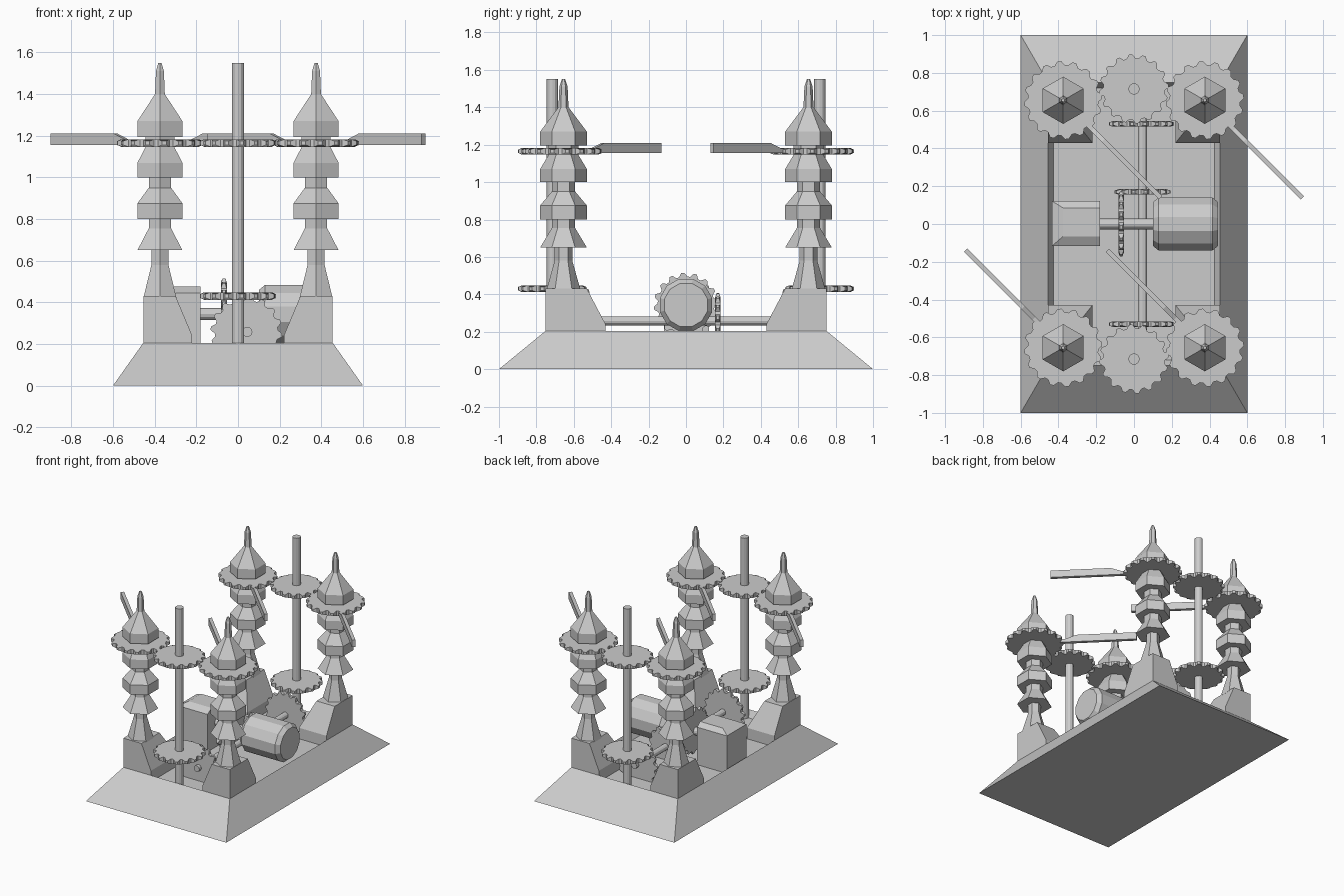
import bpy, bmesh
from math import sin, cos, pi
from mathutils import Vector

if "Cube" in bpy.data.objects:
    bpy.data.objects.remove(bpy.data.objects["Cube"])


def loft(name, rings):
    """Skin a list of equal-length point rings and cap both ends."""
    bm = bmesh.new()
    rows = [[bm.verts.new(p) for p in r] for r in rings]
    n = len(rows[0])
    for a, b in zip(rows, rows[1:]):
        for i in range(n):
            j = (i + 1) % n
            bm.faces.new((a[i], a[j], b[j], b[i]))
    bm.faces.new(rows[0][::-1])
    bm.faces.new(rows[-1])
    bmesh.ops.recalc_face_normals(bm, faces=bm.faces)
    me = bpy.data.meshes.new(name)
    bm.to_mesh(me)
    bm.free()
    ob = bpy.data.objects.new(name, me)
    bpy.context.collection.objects.link(ob)
    return ob


def rect(x0, x1, y0, y1, z):
    return [(x0, y0, z), (x1, y0, z), (x1, y1, z), (x0, y1, z)]


def place(p, at, axis):
    """Turn a point made around z so it runs around the given axis."""
    x, y, z = p
    q = {'z': (x, y, z), 'x': (z, x, y), 'y': (y, z, x)}[axis]
    return Vector(q) + Vector(at)


def turned(name, profile, sides, at=(0, 0, 0), axis='z', start=0.0):
    """Solid of revolution from (radius, height) pairs."""
    return loft(name, [[place((r * cos(start + 2 * pi * i / sides),
                               r * sin(start + 2 * pi * i / sides), h), at, axis)
                        for i in range(sides)] for r, h in profile])


def gear(name, r, at, axis='z', teeth=16, t=0.036):
    """Thin toothed disc whose teeth thin out toward the tips."""
    rings = []
    for s in (-1, 1):
        ring = []
        for i in range(teeth * 4):
            a = 2 * pi * (i + 0.5) / (teeth * 4)
            tip = i % 4 < 2
            rad = r if tip else r - 0.02
            ring.append(place((rad * cos(a), rad * sin(a),
                               s * t * (0.25 if tip else 0.5)), at, axis))
        rings.append(ring)
    return loft(name, rings)


# Base with a shallow tray
loft('base', [rect(-.6, .6, -1, 1, 0), rect(-.455, .455, -.75, .75, .205),
              rect(-.425, .425, -.72, .72, .155)])

# Column outline: flare, three collars, pointed cap and spike
COLUMN = [(.092, .42), (.047, .58), (.047, .65), (.125, .65), (.062, .755),
          (.062, .80), (.125, .80), (.125, .875), (.062, .95), (.062, 1.0),
          (.125, 1.0), (.125, 1.07), (.08, 1.145), (.08, 1.195), (.125, 1.195),
          (.125, 1.27), (.027, 1.40), (.022, 1.51), (.009, 1.55)]
ARM = [(.15, 1.155), (.73, 1.155), (.73, 1.21), (.30, 1.21), (.22, 1.18), (.15, 1.175)]

for sy, end in ((-1, 'front'), (1, 'back')):
    for sx, side in ((-1, 'left'), (1, 'right')):
        tag = f'{end}_{side}'
        cx, cy = sx * .375, sy * .655
        # Corner pedestal, sloped on the inner sides
        loft('pedestal_' + tag, [
            rect(sx * .455, sx * xi, sy * .75, sy * yi, z)
            for xi, yi, z in ((.22, .43, .155), (.22, .43, .24), (.30, .53, .43))])
        turned('column_' + tag, COLUMN, 6, (cx, cy, 0), start=pi / 2)
        gear('column_gear_' + tag, .207, (cx, cy, 1.165))
        # Diagonal arm
        d = Vector((sy, -sy, 0)).normalized()
        n = Vector((-d.y, d.x, 0))
        c = Vector((cx, cy, 0))
        loft('arm_' + tag, [[c + d * u + n * w + Vector((0, 0, z)) for u, z in ARM]
                            for w in (-.0125, .0125)])

    # Upright drive shaft with its two gears, and the bevel gear below
    y = sy * .715
    turned('upright_shaft_' + end, [(.03, .155), (.03, 1.55)], 12, (0, y, 0))
    gear('upper_gear_' + end, .183, (0, y, 1.165))
    gear('lower_gear_' + end, .183, (0, y, .43))
    gear('shaft_end_gear_' + end, .172, (.04, sy * .53, .258), 'y', t=.03)

# Long floor shaft and its driven gear
turned('floor_shaft', [(.024, -.57), (.024, .57)], 12, (.045, 0, .258), 'y')
gear('driven_gear', .148, (.045, .17, .258), 'y', teeth=14, t=.028)

# Motor, its shaft, drive gear and support block
turned('motor', [(.12, .10), (.145, .13), (.145, .415), (.12, .445)], 12,
       (0, 0, .343), 'x', start=pi / 12)
turned('motor_shaft', [(.029, -.25), (.029, .12)], 12, (0, 0, .343), 'x')
gear('drive_gear', .172, (-.068, 0, .343), 'x', t=.028)
loft('support_block', [rect(-.435, -.18, -.117, .122, .155),
                       rect(-.435, -.18, -.117, .122, .445),
                       rect(-.375, -.18, -.065, .085, .475)])
